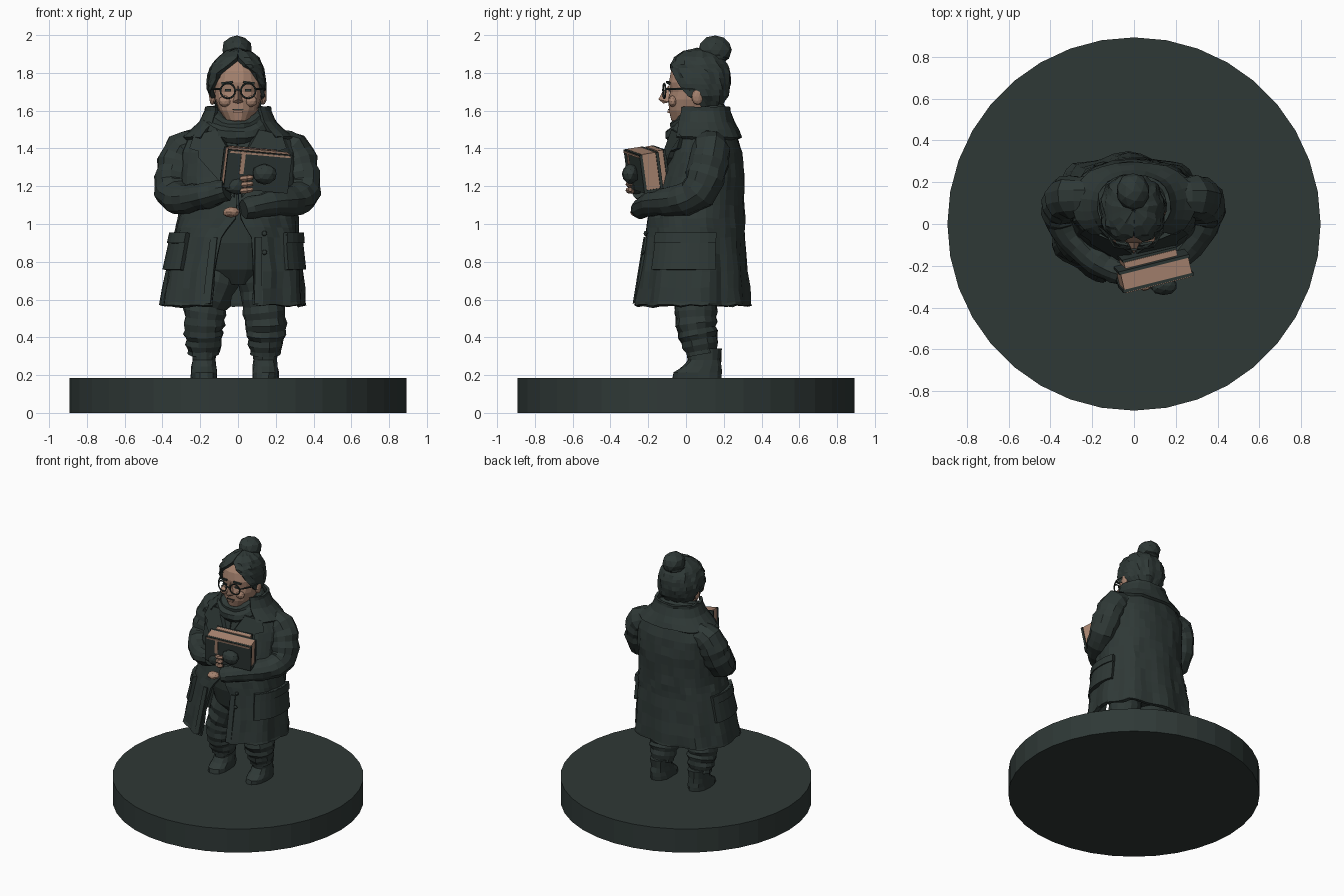
import bpy, bmesh, math, random
from mathutils import Vector, Matrix, Euler

if "Cube" in bpy.data.objects:
    bpy.data.objects.remove(bpy.data.objects["Cube"])

random.seed(4)


def material(name, c):
    m = bpy.data.materials.new(name)
    m.diffuse_color = (*c, 1)
    m.use_nodes = True
    m.node_tree.nodes["Principled BSDF"].inputs["Base Color"].default_value = m.diffuse_color
    return m


SLATE = material("dark_slate", (0.028, 0.040, 0.037))
SKIN = material("skin", (0.38, 0.225, 0.158))
PAPER = material("paper", (0.42, 0.25, 0.175))


def finish(name, verts, faces, mat, fix=True):
    me = bpy.data.meshes.new(name)
    me.from_pydata(verts, [], faces)
    if fix:
        bm = bmesh.new()
        bm.from_mesh(me)
        bmesh.ops.recalc_face_normals(bm, faces=bm.faces)
        bm.to_mesh(me)
        bm.free()
    me.materials.append(mat)
    ob = bpy.data.objects.new(name, me)
    bpy.context.collection.objects.link(ob)
    return ob


def ring_at(rings, z):
    """Interpolate (z, cx, rx, y0, y1, gap) at height z."""
    for a, b in zip(rings, rings[1:]):
        if z <= b[0]:
            t = max(0, (z - a[0]) / (b[0] - a[0]))
            return [p + (q - p) * t for p, q in zip(a, b)]
    return rings[-1]


def shell_point(rings, z, deg, off=0.0, p=2.3):
    _, cx, rx, y0, y1, _ = ring_at(rings, z)
    c, s = math.cos(math.radians(deg)), math.sin(math.radians(deg))
    f = lambda v: math.copysign(abs(v) ** (2 / p), v)
    return Vector((cx + (rx + off) * f(c), (y0 + y1) / 2 + ((y1 - y0) / 2 + off) * f(s), z))


def sheet(name, rings, zs, mat, n=36, span=None, off=0.0, thick=0.02, fold=None, jit=0.0):
    """Wrapped sheet following the rings, open at the front by the ring gap, or over an angle span."""
    verts, faces = [], []
    for z in zs:
        g = ring_at(rings, z)[5]
        a0, a1 = span or (-90 + g, 270 - g)
        for j in range(n + 1):
            a = a0 + (a1 - a0) * j / n
            v = shell_point(rings, z, a, off + (fold(a, z) if fold else 0))
            verts.append(v + Vector([random.uniform(-jit, jit) for _ in range(3)]))
    for i in range(len(zs) - 1):
        for j in range(n):
            k = i * (n + 1) + j
            faces.append((k, k + 1, k + n + 2, k + n + 1))
    ob = finish(name, verts, faces, mat, False)
    s = ob.modifiers.new("thickness", 'SOLIDIFY')
    s.thickness, s.offset = thick, -1
    return ob


def tube(name, pts, mat, n=12, steps=3, wrinkle=0.0, jit=0.0, closed=False):
    """Tube through (x, y, z, r) points, smoothed, with wrinkles."""
    P = [Vector(p) for p in pts]
    m, path = len(P), []
    for i in range(m if closed else m - 1):
        get = lambda k: P[k % m] if closed else P[min(max(k, 0), m - 1)]
        a, b, c, d = get(i - 1), get(i), get(i + 1), get(i + 2)
        for s in range(steps):
            t = s / steps
            path.append(0.5 * (2 * b + (c - a) * t + (2 * a - 5 * b + 4 * c - d) * t * t
                               + (3 * b - a - 3 * c + d) * t ** 3))
    if not closed:
        path.append(P[-1])
    L, verts, faces, u = len(path), [], [], Vector((0.1, 0.3, 1))
    for i, p in enumerate(path):
        nx = path[(i + 1) % L] if closed else path[min(i + 1, L - 1)]
        pv = path[i - 1] if closed else path[max(i - 1, 0)]
        d = (nx - pv).to_3d().normalized()
        u = (u - d * u.dot(d)).normalized()
        w = d.cross(u)
        r = p[3] * (1 + wrinkle * (1 if i % 2 else -1))
        for j in range(n):
            a = 2 * math.pi * j / n
            verts.append(p.to_3d() + (u * math.cos(a) + w * math.sin(a)) * (r + random.uniform(-jit, jit)))
    for i in range(L if closed else L - 1):
        for j in range(n):
            k, q = i * n, ((i + 1) % L) * n
            faces.append((k + j, k + (j + 1) % n, q + (j + 1) % n, q + j))
    if not closed:
        faces += [tuple(range(n)), tuple(range((L - 1) * n, L * n))]
    return finish(name, verts, faces, mat)


def loft(name, rings, mat, n=16, jit=0.0):
    """Closed stack of rounded rings."""
    verts = [shell_point(rings, r[0], 360 * j / n) + Vector([random.uniform(-jit, jit), random.uniform(-jit, jit), 0])
             for r in rings for j in range(n)]
    faces = [(i * n + j, i * n + (j + 1) % n, (i + 1) * n + (j + 1) % n, (i + 1) * n + j)
             for i in range(len(rings) - 1) for j in range(n)]
    faces += [tuple(range(n)), tuple(range(len(verts) - n, len(verts)))]
    return finish(name, verts, faces, mat)


def blob(name, loc, scale, mat, jit=0.06, rot=(0, 0, 0)):
    bpy.ops.mesh.primitive_ico_sphere_add(subdivisions=2, radius=1)
    ob = bpy.context.object
    ob.name = name
    M = Matrix.LocRotScale(Vector(loc), Euler(rot), Vector(scale))
    for v in ob.data.vertices:
        v.co = M @ (v.co * (1 + random.uniform(-jit, jit)))
    ob.data.materials.append(mat)
    return ob


def box(name, loc, size, mat, M=Matrix()):
    c, h = Vector(loc), Vector(size) / 2
    vs = [M @ (c + Vector((x * h.x, y * h.y, z * h.z))) for x in (-1, 1) for y in (-1, 1) for z in (-1, 1)]
    return finish(name, vs, [(0, 1, 3, 2), (4, 6, 7, 5), (0, 4, 5, 1), (2, 3, 7, 6), (0, 2, 6, 4), (1, 5, 7, 3)], mat)


# Round display base
bpy.ops.mesh.primitive_cylinder_add(vertices=36, radius=0.893, depth=0.185, location=(0, 0, 0.0925))
bpy.context.object.name = "base"
bpy.context.object.data.materials.append(SLATE)

# Boots and baggy trousers
for side, x in (("left", -0.18), ("right", 0.145)):
    s = -1 if x < 0 else 1
    loft(side + "_boot", [(0.18, x, 0.07, -0.075, 0.19, 0), (0.215, x, 0.07, -0.065, 0.19, 0),
                          (0.245, x, 0.066, -0.02, 0.188, 0), (0.28, x, 0.062, 0.01, 0.185, 0),
                          (0.34, x, 0.068, 0.0, 0.19, 0)], SLATE, 14, 0.004)
    tube(side + "_trouser_leg", [(s * 0.09, 0.04, 0.88, 0.11), (s * 0.12, 0.045, 0.7, 0.118), (x * 0.93, 0.05, 0.57, 0.112),
                                 (x, 0.055, 0.47, 0.108), (x, 0.07, 0.39, 0.098), (x, 0.085, 0.31, 0.08)],
         SLATE, 14, 3, 0.04, 0.006)
loft("trouser_hips", [(0.68, 0, 0.1, -0.04, 0.14, 0), (0.76, 0, 0.2, -0.1, 0.19, 0), (0.9, 0, 0.22, -0.14, 0.22, 0),
                      (1.1, 0, 0.22, -0.14, 0.22, 0)], SLATE, 18, 0.005)

# Long open coat
COAT = [(0.57, -0.03, 0.39, -0.28, 0.34, 13), (0.75, -0.02, 0.365, -0.25, 0.325, 14),
        (0.93, -0.01, 0.335, -0.22, 0.31, 11), (1.03, 0, 0.32, -0.205, 0.31, 2), (1.1, 0, 0.31, -0.19, 0.31, 0.3),
        (1.25, 0, 0.31, -0.14, 0.31, 0.3), (1.38, 0, 0.31, -0.09, 0.295, 0.3), (1.45, 0, 0.28, -0.07, 0.275, 0.3),
        (1.51, 0, 0.21, -0.06, 0.25, 0.3), (1.57, 0, 0.15, -0.03, 0.21, 0.3)]


def coat_fold(a, z):
    k = max(0, (1.2 - z) / 0.63)
    return 0.012 * k * math.sin(math.radians(a * 9)) - 0.006 * k


sheet("coat", COAT, [0.57, 0.585, 0.66, 0.75, 0.84, 0.93, 0.98, 1.03, 1.1, 1.18, 1.25, 1.32, 1.38, 1.45, 1.51, 1.57],
      SLATE, 44, thick=0.025, fold=coat_fold, jit=0.005)
sheet("coat_collar", COAT, [1.46, 1.5, 1.54, 1.6, 1.62], SLATE, 20, (-50, 230), 0.025, 0.02, jit=0.004)
for side, span in (("left", (160, 224)), ("right", (-44, 20))):
    sheet(side + "_pocket", COAT, [0.76, 0.83, 0.9, 0.955], SLATE, 8, span, 0.018, 0.03)
    sheet(side + "_pocket_flap", COAT, [0.9, 0.955], SLATE, 8, span, 0.026, 0.03)

# Lapels and front edges of the coat
for s in (-1, 1):
    front, back = [], []
    for x, z in ((0.10, 1.50), (0.21, 1.47), (0.235, 1.40), (0.19, 1.385), (0.19, 1.35), (0.02, 1.14), (0.01, 1.32)):
        deg = -90 + s * math.degrees(math.asin(min(1, (x / ring_at(COAT, z)[2]) ** 1.15)))
        front.append(shell_point(COAT, z, deg, 0.03))
        back.append(shell_point(COAT, z, deg, -0.01))
    n = len(front)
    finish("lapel", front + back, [tuple(range(n)), tuple(range(n, 2 * n))]
           + [(i, (i + 1) % n, n + (i + 1) % n, n + i) for i in range(n)], SLATE)
    edge = sorted([-90 + s * 14, -90 + s * 20])
    sheet("coat_front_edge", COAT, [0.58, 0.7, 0.82, 0.93], SLATE, 2, edge, 0.012, 0.03)
for z in (0.85, 0.95):
    blob("button", shell_point(COAT, z, -68, 0.015), (0.014, 0.01, 0.014), SLATE, 0)

# Sleeves bent across the chest
tube("right_sleeve", [(0.19, 0.13, 1.41, 0.09), (0.28, 0.13, 1.385, 0.105), (0.325, 0.11, 1.29, 0.105),
                      (0.34, 0.06, 1.17, 0.097), (0.29, -0.05, 1.12, 0.083), (0.17, -0.18, 1.11, 0.068),
                      (0.03, -0.245, 1.08, 0.052)], SLATE, 12, 3, 0.03, 0.006)
tube("left_sleeve", [(-0.2, 0.13, 1.41, 0.09), (-0.29, 0.13, 1.385, 0.105), (-0.33, 0.11, 1.28, 0.105),
                     (-0.343, 0.05, 1.17, 0.095), (-0.29, -0.06, 1.13, 0.08), (-0.17, -0.18, 1.15, 0.068),
                     (-0.06, -0.235, 1.18, 0.056)], SLATE, 12, 3, 0.03, 0.006)

# Gloved hands with bare fingers
blob("left_glove", (-0.01, -0.265, 1.205), (0.06, 0.045, 0.05), SLATE)
blob("right_glove", (0.14, -0.295, 1.265), (0.065, 0.045, 0.055), SLATE)
blob("right_hand", (-0.035, -0.255, 1.063), (0.045, 0.04, 0.028), SKIN)
for i in range(3):
    z = 1.175 + i * 0.032
    tube("finger", [(0.02, -0.285, z, 0.016), (0.05, -0.305, z + 0.004, 0.016), (0.075, -0.295, z + 0.008, 0.012)],
         SKIN, 6, 2)

# Book held to the chest, with a thin second book behind
M = Matrix.LocRotScale(Vector((0.095, -0.225, 1.29)), Euler((math.radians(9), math.radians(5), math.radians(14))), None)
box("book_pages", (0, 0, 0.0), (0.335, 0.075, 0.2), PAPER, M)
for y in (-0.045, 0.045):
    box("book_cover", (0, y, -0.004), (0.35, 0.015, 0.206), SLATE, M)
box("book_spine", (0, 0, -0.1), (0.35, 0.1, 0.015), SLATE, M)
box("book_strap", (-0.09, -0.0545, 0.035), (0.022, 0.006, 0.12), PAPER, M)
box("book_label_line", (0.0, -0.0545, 0.088), (0.33, 0.005, 0.01), PAPER, M)
box("second_book_pages", (-0.01, 0.075, 0.0), (0.26, 0.03, 0.2), PAPER, M)
box("second_book_cover", (-0.01, 0.097, 0.0), (0.27, 0.012, 0.2), SLATE, M)

# Scarf loops, lower at the front
for name, rx, ry, dz, r in (("scarf_lower", 0.145, 0.125, -0.02, 0.05), ("scarf_upper", 0.12, 0.11, 0.025, 0.042)):
    loop = []
    for j in range(12):
        a = 2 * math.pi * j / 12
        z = 1.545 + dz + 0.035 * math.sin(a) - (0.02 if math.sin(a) < -0.8 else 0)
        loop.append((-0.01 + rx * math.cos(a), 0.065 + ry * math.sin(a), z, r))
    tube(name, loop, SLATE, 9, 2, 0.03, 0.005, closed=True)

# Head and face
loft("head", [(1.45, 0, 0.08, 0, 0.15, 0), (1.53, 0, 0.05, -0.06, 0.12, 0), (1.55, 0, 0.07, -0.078, 0.13, 0),
              (1.6, 0, 0.102, -0.09, 0.15, 0), (1.66, 0, 0.122, -0.094, 0.18, 0), (1.70, 0, 0.128, -0.084, 0.2, 0),
              (1.75, 0, 0.13, -0.092, 0.2, 0), (1.81, 0, 0.122, -0.08, 0.19, 0), (1.87, 0, 0.08, -0.04, 0.15, 0)],
     SKIN, 18, 0.002)
finish("nose", [(0, -0.09, 1.735), (-0.03, -0.085, 1.645), (0.03, -0.085, 1.645), (0, -0.146, 1.66), (0, -0.12, 1.638),
                (0, -0.125, 1.70)], [(0, 1, 5), (0, 5, 2), (5, 1, 3), (5, 3, 2), (1, 4, 3), (3, 4, 2), (0, 2, 4, 1)], SKIN)
box("mouth", (0, -0.091, 1.606), (0.06, 0.008, 0.006), SLATE)
box("lower_lip", (0, -0.092, 1.594), (0.045, 0.014, 0.012), SKIN)
for s in (-1, 1):
    blob("ear", (s * 0.135, 0.06, 1.675), (0.018, 0.03, 0.045), SKIN)
    blob("cheek", (s * 0.068, -0.07, 1.65), (0.035, 0.025, 0.03), SKIN, 0.03)
    box("eye", (s * 0.053, -0.088, 1.708), (0.034, 0.008, 0.012), SLATE)
    box("eyebrow", (0, 0, 0), (0.06, 0.012, 0.012), SLATE,
        Matrix.LocRotScale(Vector((s * 0.058, -0.093, 1.748)), Euler((0, s * 0.12, s * 0.2)), None))
    # Round glasses
    bpy.ops.mesh.primitive_torus_add(major_segments=16, minor_segments=5, major_radius=0.039, minor_radius=0.005,
                                     location=(s * 0.054, -0.115, 1.705), rotation=(math.pi / 2, 0, s * 0.15))
    bpy.context.object.name = "glasses_rim"
    bpy.context.object.data.materials.append(SLATE)
    tube("glasses_arm", [(s * 0.092, -0.11, 1.715, 0.005), (s * 0.135, -0.03, 1.715, 0.006),
                         (s * 0.14, 0.06, 1.71, 0.005)], SLATE, 5, 2)
box("glasses_bridge", (0, -0.122, 1.712), (0.035, 0.008, 0.008), SLATE)

# Swept-back hair with bun
HAIR = [(1.62, 0, 0.115, -0.05, 0.19, 95), (1.68, -0.005, 0.148, -0.09, 0.225, 72), (1.74, -0.008, 0.157, -0.1, 0.235, 52),
        (1.8, -0.008, 0.15, -0.1, 0.235, 38), (1.845, -0.005, 0.135, -0.09, 0.22, 16), (1.885, 0, 0.108, -0.06, 0.19, 0.5),
        (1.915, 0, 0.065, -0.01, 0.15, 0.5), (1.93, 0, 0.01, 0.06, 0.08, 0.5)]
sheet("hair", HAIR, [1.62, 1.65, 1.68, 1.71, 1.74, 1.77, 1.8, 1.825, 1.845, 1.865, 1.885, 1.915, 1.93], SLATE, 26,
      thick=0.025, fold=lambda a, z: 0.005 * math.sin(math.radians(a * 11)), jit=0.004)
blob("hair_bun", (-0.005, 0.155, 1.922), (0.082, 0.09, 0.077), SLATE, 0.03)
tube("hair_bun_tie", [(-0.005 + 0.062 * math.cos(a), 0.145 + 0.068 * math.sin(a), 1.885, 0.018)
                      for a in [math.pi * k / 4 for k in range(8)]], SLATE, 6, 2, closed=True)
